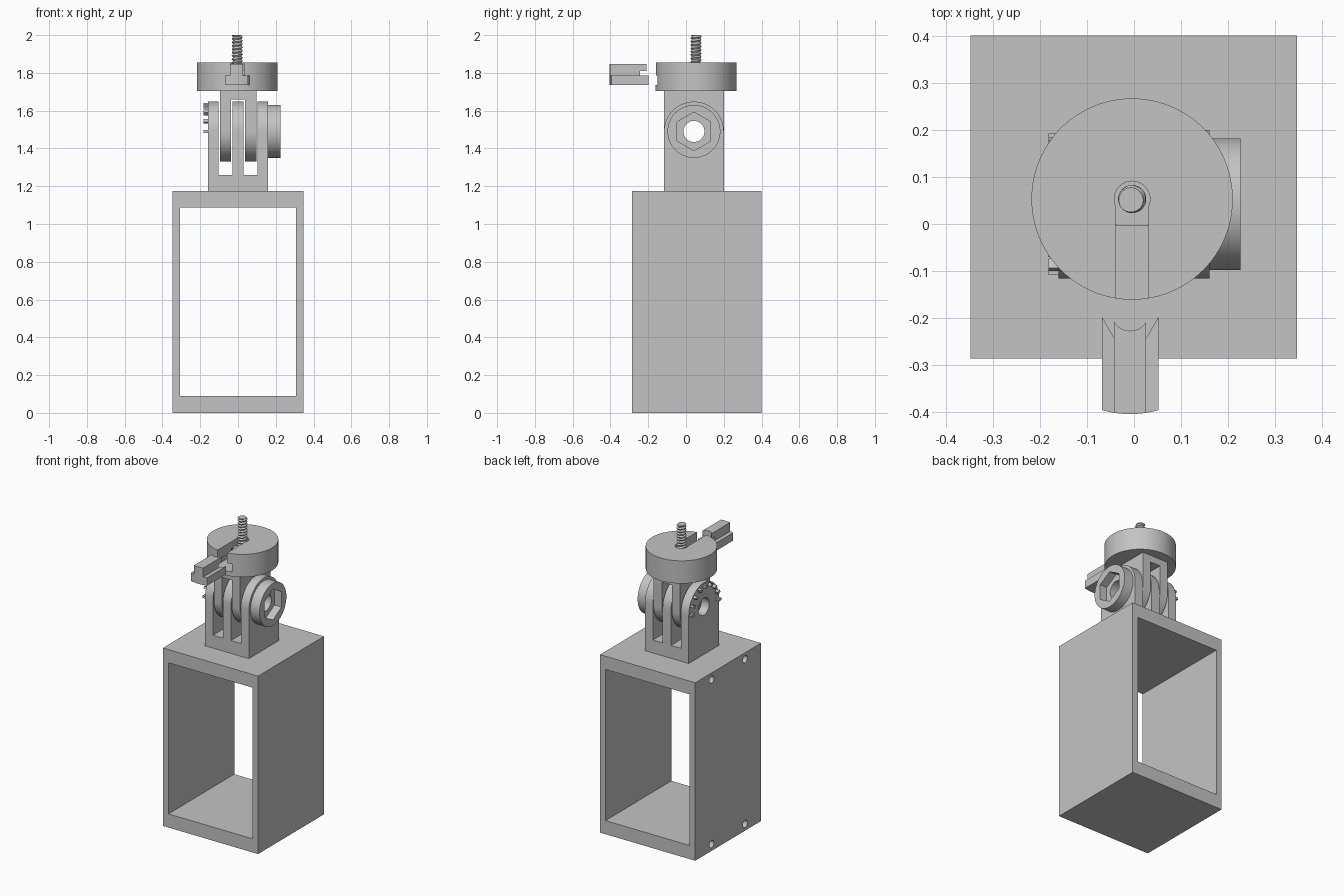
import bpy, bmesh, math
from mathutils import Matrix, Vector

if "Cube" in bpy.data.objects:
    bpy.data.objects.remove(bpy.data.objects["Cube"], do_unlink=True)

grey = bpy.data.materials.new("plain_grey")
grey.use_nodes = True
COLOUR = (0.55, 0.55, 0.55, 1)
grey.diffuse_color = COLOUR
grey.node_tree.nodes["Principled BSDF"].inputs["Base Color"].default_value = COLOUR

PIVOT = (0.042, 1.49)      # hinge axis (y, z)
DISC = (-0.004, 0.053)     # plate centre (x, y)
TAU = math.tau


def finish(name, bm):
    bmesh.ops.recalc_face_normals(bm, faces=bm.faces)
    mesh = bpy.data.meshes.new(name)
    bm.to_mesh(mesh)
    bm.free()
    mesh.materials.append(grey)
    mesh.shade_smooth()
    mesh.set_sharp_from_angle(angle=math.radians(30))
    ob = bpy.data.objects.new(name, mesh)
    bpy.context.scene.collection.objects.link(ob)
    return ob


def prism(name, outline, axis, lo, hi, soften=None):
    """Extrude an outline along an axis; soften(z) picks the cap edges to round."""
    place = {"x": lambda u, v, t: (t, u, v),
             "y": lambda u, v, t: (u, t, v),
             "z": lambda u, v, t: (u, v, t)}[axis]
    bm = bmesh.new()
    rings = [[bm.verts.new(place(u, v, t)) for u, v in outline] for t in (lo, hi)]
    caps = [bm.faces.new(r) for r in rings]
    for i in range(len(outline)):
        j = (i + 1) % len(outline)
        bm.faces.new((rings[0][i], rings[0][j], rings[1][j], rings[1][i]))
    if soften:
        edges = [e for f in caps for e in f.edges if all(soften(v.co.z) for v in e.verts)]
        bmesh.ops.bevel(bm, geom=edges, offset=0.012, segments=3,
                        profile=0.5, affect="EDGES")
    return finish(name, bm)


def rect(u0, u1, v0, v1):
    return [(u0, v0), (u1, v0), (u1, v1), (u0, v1)]


def ring(centre, r, n=64, turn=0.0):
    return [(centre[0] + r * math.cos(TAU * i / n + turn),
             centre[1] + r * math.sin(TAU * i / n + turn)) for i in range(n)]


def boolean(ob, cutters, operation="DIFFERENCE"):
    for c in cutters:
        c.hide_render = True
        mod = ob.modifiers.new("cut", "BOOLEAN")
        mod.operation, mod.object, mod.solver = operation, c, "EXACT"
    deps = bpy.context.evaluated_depsgraph_get()
    mesh = bpy.data.meshes.new_from_object(ob.evaluated_get(deps))
    ob.modifiers.clear()
    ob.data = mesh
    mesh.shade_smooth()
    mesh.set_sharp_from_angle(angle=math.radians(30))
    for c in cutters:
        bpy.data.objects.remove(c, do_unlink=True)
    return ob


def pin_hole():
    return prism("pin_cutter", ring(PIVOT, 0.056, 40), "x", -0.4, 0.4)


# Open frame with blind screw holes in one side
frame = prism("box_frame", rect(-0.348, 0.347, 0, 1.175), "y", -0.286, 0.401)
cuts = [prism("opening_cutter", rect(-0.308, 0.307, 0.09, 1.088), "y", -0.5, 0.6)]
for y in (-0.12, 0.23):
    for z in (0.045, 1.132):
        cuts.append(prism("screw_cutter", ring((y, z), 0.024, 20), "x", -0.5, -0.2))
boolean(frame, cuts)


# Hinge: three prongs on the frame, two hanging from the plate
def tab(root, shoulder, sign):
    r = 0.158
    y, z = PIVOT
    arc = [(y + r * math.cos(math.pi * i / 32), z + sign * r * math.sin(math.pi * i / 32))
           for i in range(33)]
    return [(y + r, root), (y + r, shoulder)] + arc + [(y - r, shoulder), (y - r, root)]


for name, x0, x1 in (("right", -0.16, -0.102), ("middle", -0.03, 0.03), ("left", 0.102, 0.16)):
    prong = prism(f"lower_prong_{name}", tab(1.17, 1.26, 1), "x", x0, x1,
                  soften=lambda z: z > 1.25)
    boolean(prong, [pin_hole()])
for name, x0, x1 in (("right", -0.095, -0.037), ("left", 0.037, 0.097)):
    prong = prism(f"upper_prong_{name}", tab(1.71, 1.66, -1), "x", x0, x1)
    boolean(prong, [pin_hole()])

y0, y1 = PIVOT[0] - 0.158, PIVOT[0] + 0.158
for name, x0, x1 in (("right", -0.11, -0.02), ("left", 0.02, 0.11)):
    prism(f"hinge_base_{name}", rect(y0, y1, 1.17, 1.26), "x", x0, x1)
prism("upper_neck", rect(y0, y1, 1.66, 1.71), "x", -0.05, 0.05)

# Bolt-head boss with a hexagonal pocket
boss = prism("hex_boss", ring(PIVOT, 0.14), "x", 0.155, 0.226)
boolean(boss, [prism("hex_cutter", ring(PIVOT, 0.102, 6, math.pi / 2), "x", 0.175, 0.4),
               pin_hole()])

# Small locking teeth around the other end of the pin
for i in range(9):
    a = math.pi * i / 8
    tooth = prism(f"locking_tooth_{i + 1}", rect(0.128, 0.15, -0.008, 0.008), "x", -0.182, -0.155)
    tooth.data.transform(Matrix.Translation((0, *PIVOT)) @ Matrix.Rotation(a, 4, "X"))


# Round plate with a T-slot ending in a hexagonal bolt seat
def tee(wide, narrow):
    c = DISC[0]
    half = [(wide, 1.735), (wide, 1.787), (narrow, 1.787), (narrow, 1.9)]
    return [(c + u, v) for u, v in half] + [(c - u, v) for u, v in reversed(half)]


plate = prism("round_plate", ring(DISC, 0.214, 96), "z", 1.705, 1.855)
boolean(plate, [
    prism("slot_cutter", tee(0.066, 0.035), "y", -0.4, DISC[1]),
    prism("seat_cutter", ring(DISC, 0.075, 6), "z", 1.735, 1.81),
    prism("shank_cutter", ring(DISC, 0.038, 40), "z", 1.79, 1.9)])

# Loose slider that fills the slot
shift = -0.24
SLIDE = (DISC[0] - 0.004, DISC[1] + shift)
slider = prism("slot_slider", [(u - 0.004, min(v, 1.846)) for u, v in tee(0.06, 0.034)],
               "y", -0.5, SLIDE[1])
boolean(slider, [prism("rim_cutter", ring(SLIDE, 0.217, 96), "z", 1.6, 2.0)], "INTERSECT")
boolean(slider, [prism("seat_cutter", ring(SLIDE, 0.066, 6), "z", 1.6, 1.81),
                 prism("shank_cutter", ring(SLIDE, 0.04, 40), "z", 1.75, 2.0)])

# Bolt: hexagonal head and helical thread
prism("bolt_head", ring(DISC, 0.066, 6), "z", 1.737, 1.79)
bm = bmesh.new()
SIDES, PITCH, LOW, HIGH = 32, 0.018, 1.78, 2.0
levels = []
rows = 72
for k in range(rows + 1):
    z = LOW + (HIGH - LOW) * k / rows
    row = []
    for i in range(SIDES):
        phase = (z / PITCH - i / SIDES) % 1
        r = 0.022 + 0.016 * min(phase, 1 - phase)
        a = TAU * i / SIDES
        row.append(bm.verts.new(Vector((*DISC, z)) + r * Vector((math.cos(a), math.sin(a), 0))))
    levels.append(row)
for a, b in zip(levels, levels[1:]):
    for i in range(SIDES):
        j = (i + 1) % SIDES
        bm.faces.new((a[i], a[j], b[j], b[i]))
bm.faces.new(levels[0])
bm.faces.new(levels[-1])
finish("bolt_thread", bm)
